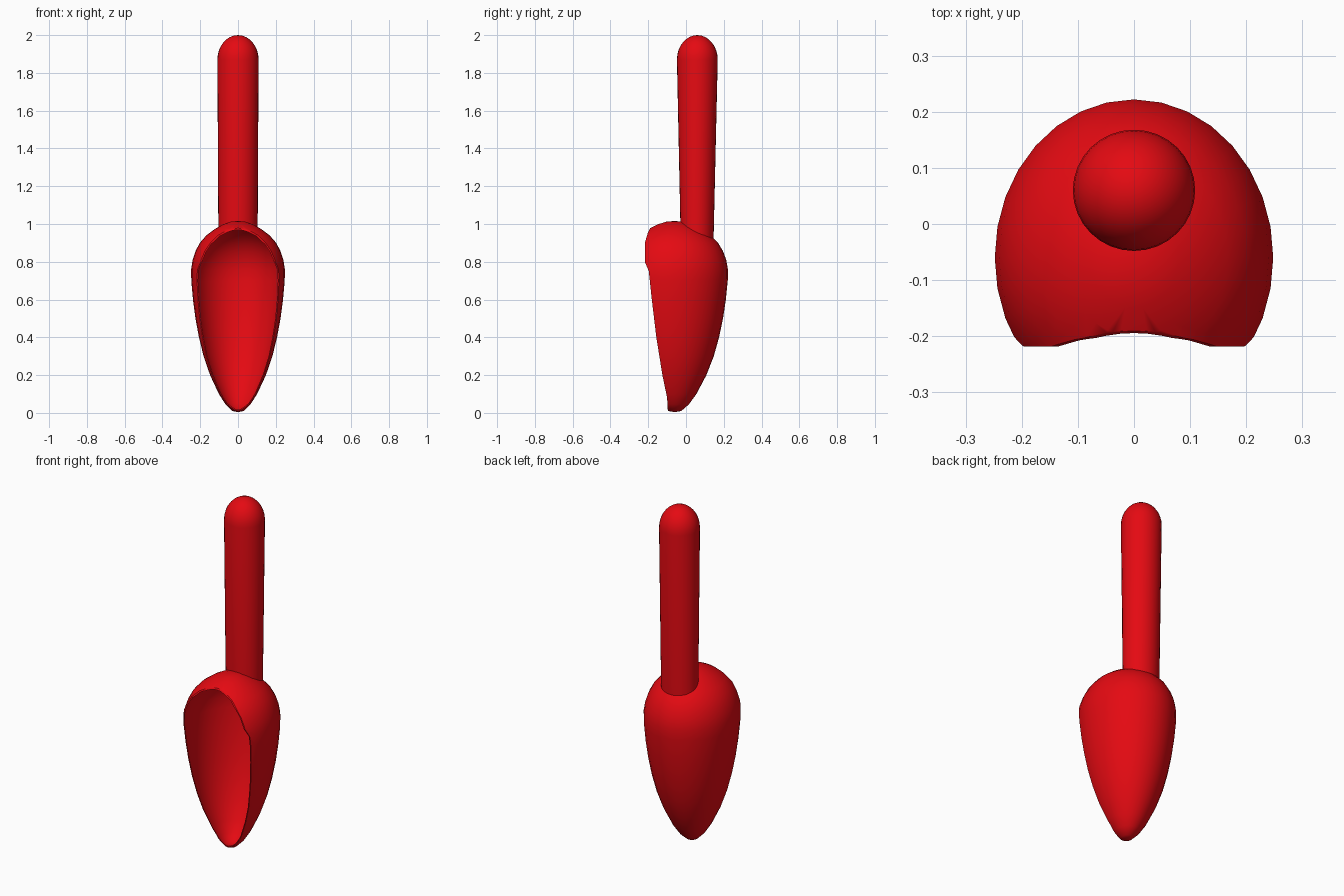
import bpy, bmesh, math

if "Cube" in bpy.data.objects:
    bpy.data.objects.remove(bpy.data.objects["Cube"])

CY = -0.06      # bowl axis in y
RX = 0.88       # bowl width relative to depth
# bowl profile: (depth radius, z), tip to crown
PROFILE = [(0.0, 0.004), (0.035, 0.01), (0.075, 0.045), (0.115, 0.1), (0.168, 0.2),
           (0.207, 0.3), (0.235, 0.4), (0.256, 0.5), (0.271, 0.6), (0.281, 0.7),
           (0.282, 0.76), (0.273, 0.81), (0.256, 0.856), (0.23, 0.9), (0.19, 0.94),
           (0.14, 0.973), (0.09, 0.998), (0.045, 1.012), (0.0, 1.016)]

red = bpy.data.materials.new("red")
red.diffuse_color = (0.78, 0.003, 0.006, 1)
red.use_nodes = True
red.node_tree.nodes["Principled BSDF"].inputs["Base Color"].default_value = red.diffuse_color


def make_object(name, bm):
    mesh = bpy.data.meshes.new(name)
    bm.to_mesh(mesh)
    bm.free()
    mesh.materials.append(red)
    ob = bpy.data.objects.new(name, mesh)
    bpy.context.collection.objects.link(ob)
    return ob


def loft(bm, rings, bottom=None, top=None, flip=False):
    """Skin rings of points, closing the ends with fans to single points."""
    loops = [[bm.verts.new(p) for p in r] for r in rings]
    n = len(loops[0])
    faces = []
    for a, b in zip(loops, loops[1:]):
        for i in range(n):
            j = (i + 1) % n
            faces.append(bm.faces.new((a[i], a[j], b[j], b[i])))
    for point, ring, low in ((bottom, loops[0], True), (top, loops[-1], False)):
        if point:
            v = bm.verts.new(point)
            for i in range(n):
                j = (i + 1) % n
                faces.append(bm.faces.new((ring[j], ring[i], v) if low else (ring[i], ring[j], v)))
    if flip:
        bmesh.ops.reverse_faces(bm, faces=faces)


def ellipse(cy, rx, ry, z, n=32):
    return [(rx * math.cos(2 * math.pi * i / n), cy + ry * math.sin(2 * math.pi * i / n), z)
            for i in range(n)]


def egg(bm, wall, flip):
    """Egg-shaped skin, shrunk inwards by the wall thickness."""
    s = 1 - wall / 0.26
    zs = 1 - 2 * wall / 1.016
    rings = [ellipse(CY, r * RX * s, r * s, wall + z * zs) for r, z in PROFILE[1:-1]]
    loft(bm, rings, (0, CY, wall + PROFILE[0][1] * zs), (0, CY, wall + 1.016 * zs), flip)


def crown_height(x, y):
    """Height of the upper bowl surface above a point."""
    rho = math.hypot(x / RX, y - CY)
    for (r0, z0), (r1, z1) in zip(PROFILE[10:], PROFILE[11:]):
        if r1 <= rho <= r0:
            return z0 + (z1 - z0) * (r0 - rho) / (r0 - r1)
    return 0.9


# Bowl: outer and inner skin
bm = bmesh.new()
egg(bm, 0.0, False)
egg(bm, 0.006, True)
bowl = make_object("bowl", bm)

# Cutter: side profile of the open front, extruded across x
side = [(-0.6, -0.1), (-0.09, -0.1), (-0.1, 0.08), (-0.125, 0.2), (-0.157, 0.4),
        (-0.181, 0.6), (-0.197, 0.75), (-0.218, 0.8), (-0.218, 0.9), (-0.203, 0.95),
        (-0.187, 0.985), (-0.18, 1.1), (-0.6, 1.1)]
bm = bmesh.new()
face = bm.faces.new([bm.verts.new((-0.5, y, z)) for y, z in side])
out = bmesh.ops.extrude_face_region(bm, geom=[face])
bmesh.ops.translate(bm, vec=(1, 0, 0), verts=[v for v in out["geom"] if isinstance(v, bmesh.types.BMVert)])
bmesh.ops.recalc_face_normals(bm, faces=bm.faces)
cutter = make_object("front_cutter", bm)
cutter.hide_render = True

mod = bowl.modifiers.new("open_front", 'BOOLEAN')
mod.operation = 'DIFFERENCE'
mod.solver = 'EXACT'
mod.object = cutter
bpy.context.view_layer.objects.active = bowl
bowl.select_set(True)
bpy.ops.object.modifier_apply(modifier=mod.name)
bpy.data.objects.remove(cutter)

# Handle: tapered grip, foot fitted to the bowl, domed end
foot = [(x, y, crown_height(x, y) - 0.003) for x, y, z in ellipse(0.058, 0.104, 0.088, 0)]
rings = [foot, ellipse(0.06, 0.109, 0.108, 1.87)]
for k in range(1, 8):
    a = k * math.pi / 16
    rings.append(ellipse(0.06, 0.109 * math.cos(a), 0.108 * math.cos(a), 1.87 + 0.13 * math.sin(a)))
bm = bmesh.new()
loft(bm, rings, top=(0, 0.06, 2.0))
handle = make_object("handle", bm)

# Smooth shading with crisp rim
for ob in (bowl, handle):
    bpy.ops.object.select_all(action='DESELECT')
    ob.select_set(True)
    bpy.context.view_layer.objects.active = ob
    bpy.ops.object.shade_smooth_by_angle(angle=math.radians(35))
